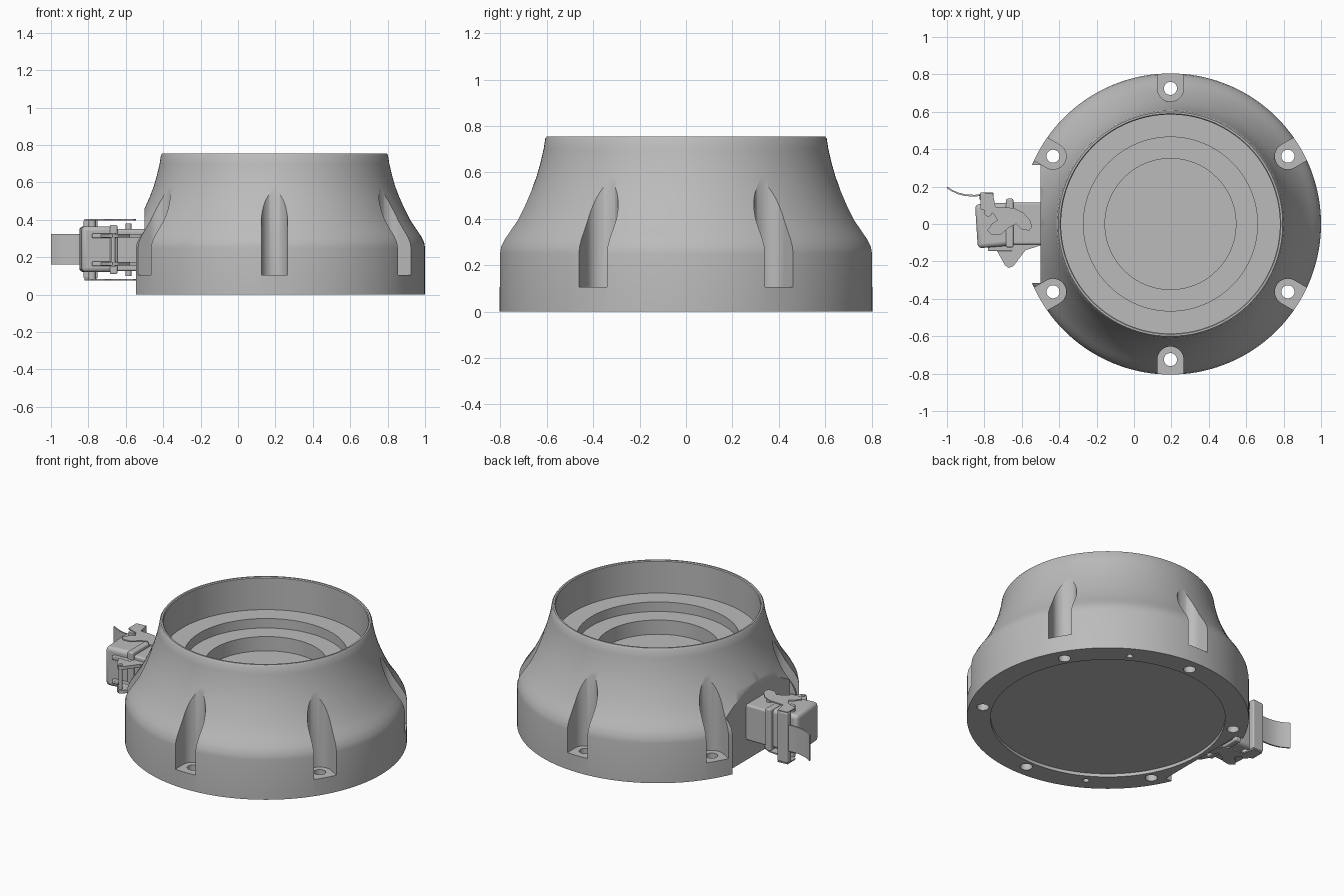
import bpy, bmesh, math
from math import cos, sin, pi, radians
from mathutils import Vector

if "Cube" in bpy.data.objects:
    bpy.data.objects.remove(bpy.data.objects["Cube"], do_unlink=True)

grey = bpy.data.materials.new("cast grey")
grey.use_nodes = True
COLOUR = (0.5, 0.5, 0.5, 1)
grey.diffuse_color = COLOUR
grey.node_tree.nodes["Principled BSDF"].inputs["Base Color"].default_value = COLOUR
CX = 0.195  # axis of the round housing


def finish(bm, name, bevel=0):
    bmesh.ops.recalc_face_normals(bm, faces=bm.faces)
    mesh = bpy.data.meshes.new(name)
    bm.to_mesh(mesh)
    bm.free()
    mesh.materials.append(grey)
    ob = bpy.data.objects.new(name, mesh)
    bpy.context.collection.objects.link(ob)
    if bevel:
        mod = ob.modifiers.new("Bevel", "BEVEL")
        mod.width, mod.segments, mod.limit_method = bevel, 3, "ANGLE"
    return ob


def activate(ob):
    bpy.ops.object.select_all(action="DESELECT")
    ob.select_set(True)
    bpy.context.view_layer.objects.active = ob


def smooth(ob, angle=30):
    activate(ob)
    bpy.ops.object.shade_smooth_by_angle(angle=radians(angle))
    return ob


def lathe(name, profile, steps=144):
    bm = bmesh.new()
    verts = [bm.verts.new((CX + r, 0, z)) for r, z in profile]
    edges = [bm.edges.new(pair) for pair in zip(verts, verts[1:])]
    bmesh.ops.spin(bm, geom=verts + edges, cent=(CX, 0, 0), axis=(0, 0, 1),
                   angle=2 * pi, steps=steps, use_merge=True)
    bmesh.ops.remove_doubles(bm, verts=bm.verts, dist=0.0001)
    return finish(bm, name)


def extrude(name, outline, z0, z1, bevel=0):
    bm = bmesh.new()
    face = bm.faces.new([bm.verts.new((x, y, z0)) for x, y in outline])
    top = bmesh.ops.extrude_face_region(bm, geom=[face])["geom"]
    bmesh.ops.translate(bm, vec=(0, 0, z1 - z0),
                        verts=[v for v in top if isinstance(v, bmesh.types.BMVert)])
    return finish(bm, name, bevel)


def box(name, x0, x1, y0, y1, z0, z1, bevel=0):
    return extrude(name, [(x0, y0), (x1, y0), (x1, y1), (x0, y1)], z0, z1, bevel)


def disc(x, y, r, n=32):
    return [(x + r * cos(2 * pi * i / n), y + r * sin(2 * pi * i / n)) for i in range(n)]


def polar(r, a):
    return CX + r * cos(a), r * sin(a)


def cut(target, cutter):
    cutter.hide_render = True
    mod = target.modifiers.new("Cut", "BOOLEAN")
    mod.operation, mod.solver, mod.object = "DIFFERENCE", "EXACT", cutter
    activate(target)
    bpy.ops.object.modifier_apply(modifier=mod.name)
    bpy.data.objects.remove(cutter, do_unlink=True)


# Flared housing with stepped bore and recessed underside
housing = lathe("housing", [
    (0, 0.02), (0.67, 0.02), (0.67, 0), (0.805, 0), (0.805, 0.25),
    (0.8, 0.28), (0.782, 0.315), (0.758, 0.35), (0.728, 0.395), (0.695, 0.46),
    (0.668, 0.52), (0.645, 0.58), (0.628, 0.64), (0.614, 0.7), (0.607, 0.745),
    (0.6, 0.755), (0.59, 0.755), (0.585, 0.75), (0.585, 0.55), (0.465, 0.55),
    (0.465, 0.49), (0.35, 0.49), (0.35, 0.4), (0, 0.4)])

# Flat face behind the connector
cut(housing, box("flat_cutter", -1, -0.5, -0.315, 0.315, -0.1, 0.9))

# Six open bolt pockets, each with a through hole
for i in range(6):
    a = radians(30 + 60 * i)
    out = Vector((cos(a), sin(a)))
    side = Vector((-sin(a), cos(a)))
    centre = Vector(polar(0.725, a))
    arc = [centre + 0.07 * (side * cos(t) - out * sin(t))
           for t in (pi * k / 24 for k in range(25))]
    slot = arc + [centre + out * 0.3 - side * 0.07, centre + out * 0.3 + side * 0.07]
    cut(housing, extrude("slot_cutter", slot, 0.105, 0.9))
    cut(housing, extrude("bolt_cutter", disc(*centre, 0.035), -0.1, 0.3))

# Two small dowel holes underneath
for a in (60, 240):
    cut(housing, extrude("dowel_cutter", disc(*polar(0.72, radians(a)), 0.018, 20), -0.1, 0.1))
smooth(housing)

# Connector socket and hood
box("connector_socket", -0.66, -0.48, -0.11, 0.115, 0.125, 0.35, 0.012)
hood = extrude("connector_hood", [(-0.835, -0.13), (-0.66, -0.115), (-0.665, 0.115),
                                  (-0.85, 0.105)], 0.12, 0.365, 0.022)
smooth(hood)
box("clamp_collar", -0.685, -0.645, -0.125, 0.135, 0.11, 0.372, 0.008)

# Paired hinge tabs joined by a pin, with pads on the front of the hood
for label, z in (("lower", 0.165), ("upper", 0.315)):
    extrude(label + "_hinge_tab", [(-0.5, -0.1), (-0.74, -0.1), (-0.74, -0.13),
                                   (-0.69, -0.22), (-0.67, -0.235), (-0.645, -0.225),
                                   (-0.58, -0.14), (-0.5, -0.115)], z - 0.01, z + 0.01)
    box(label + "_hood_rib", -0.78, -0.65, -0.145, -0.1, z - 0.012, z + 0.012, 0.005)
smooth(extrude("hinge_pin", disc(-0.668, -0.214, 0.012, 16), 0.15, 0.33))

# Pivot pegs through the socket
smooth(extrude("latch_peg", disc(-0.585, 0.005, 0.016, 20), 0.1, 0.38))
smooth(extrude("hood_peg", disc(-0.78, 0.06, 0.02, 20), 0.08, 0.4))

# Latch side plates above and below the connector
plate = [(-0.82, 0.16), (-0.755, 0.165), (-0.74, 0.09), (-0.7, 0.09), (-0.64, 0.085),
         (-0.59, 0.06), (-0.555, 0.02), (-0.545, -0.015), (-0.56, -0.035),
         (-0.6, -0.03), (-0.63, 0), (-0.67, -0.02), (-0.71, -0.055), (-0.76, -0.06),
         (-0.785, -0.035), (-0.76, 0), (-0.73, 0.02), (-0.75, 0.055), (-0.82, 0.08)]
for label, z in (("lower", 0.08), ("upper", 0.4)):
    extrude(label + "_latch_plate", plate, z - 0.004, z + 0.004)

# Latch bridge and curved finger lever
box("latch_bridge", -0.825, -0.75, 0.125, 0.168, 0.085, 0.4, 0.008)
path = [(-0.79, 0.162), (-0.85, 0.156), (-0.9, 0.158), (-0.94, 0.168),
        (-0.975, 0.184), (-1, 0.2)]
lever = extrude("finger_lever", path + [(x, y - 0.009) for x, y in reversed(path)], 0.16, 0.325)
smooth(lever)
